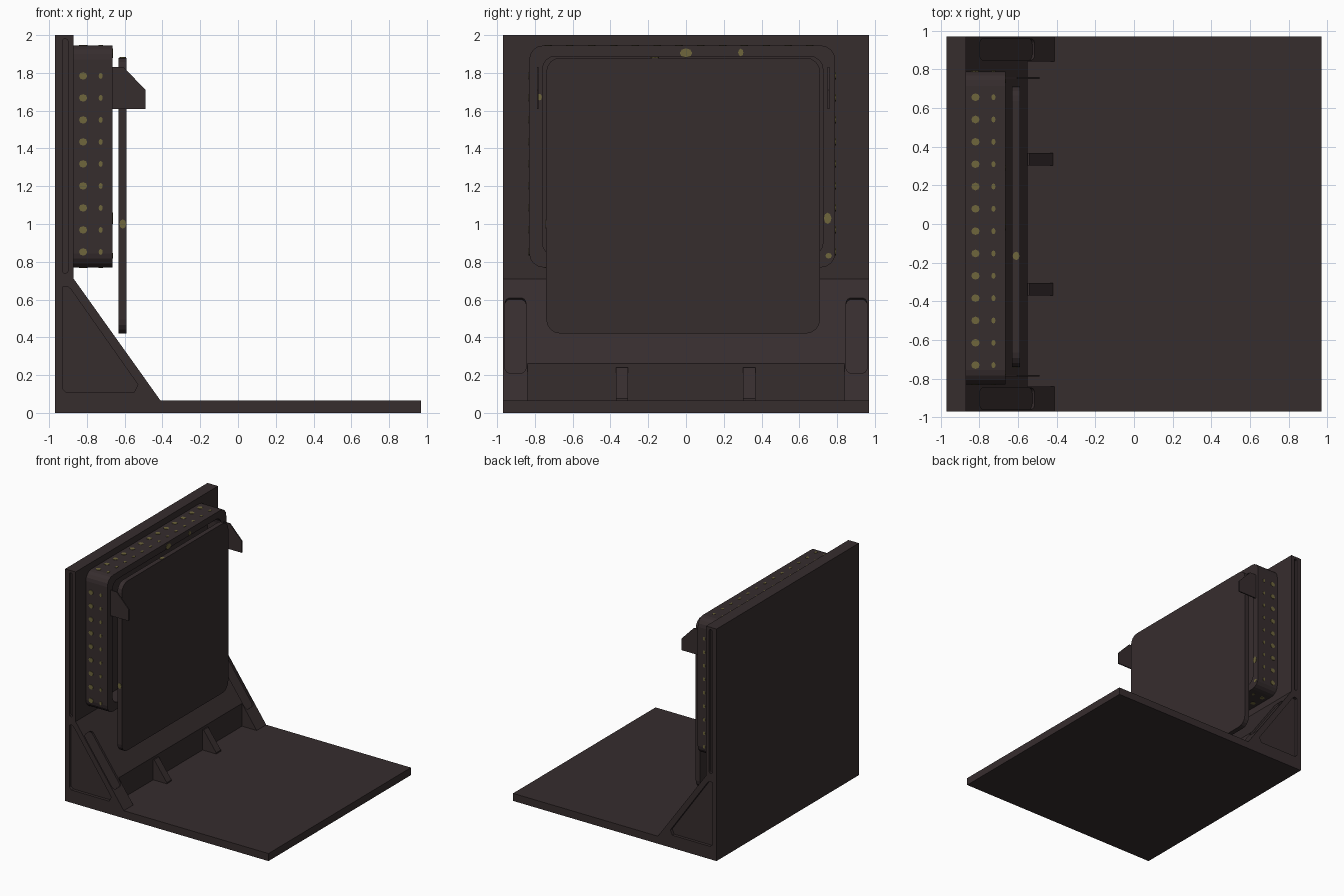
import bpy, bmesh, math
from mathutils import Matrix

if "Cube" in bpy.data.objects:
    bpy.data.objects.remove(bpy.data.objects["Cube"])


def material(name, col):
    m = bpy.data.materials.new(name)
    m.diffuse_color = (*col, 1)
    m.use_nodes = True
    m.node_tree.nodes["Principled BSDF"].inputs["Base Color"].default_value = m.diffuse_color
    return m


DARK = material("dark_brown_plastic", (0.037, 0.026, 0.027))
YELLOW = material("dull_yellow", (0.156, 0.133, 0.045))


def prism(name, outlines, axis, lo, hi, mat=DARK):
    """Extrude closed 2D outlines along an axis (x: y,z  y: x,z  z: x,y)."""
    place = {"x": lambda u, v, w: (w, u, v),
             "y": lambda u, v, w: (u, w, v),
             "z": lambda u, v, w: (u, v, w)}[axis]
    bm = bmesh.new()
    for pts in outlines:
        a = [bm.verts.new(place(u, v, lo)) for u, v in pts]
        b = [bm.verts.new(place(u, v, hi)) for u, v in pts]
        bm.faces.new(a)
        bm.faces.new(b)
        for i in range(len(pts)):
            j = (i + 1) % len(pts)
            bm.faces.new((a[i], a[j], b[j], b[i]))
    bmesh.ops.recalc_face_normals(bm, faces=bm.faces)
    me = bpy.data.meshes.new(name)
    bm.to_mesh(me)
    bm.free()
    me.materials.append(mat)
    ob = bpy.data.objects.new(name, me)
    bpy.context.collection.objects.link(ob)
    return ob


def rrect(u0, u1, v0, v1, r, seg=4):
    """Rounded rectangle outline."""
    pts = []
    for k, (cu, cv) in enumerate([(u1 - r, v1 - r), (u0 + r, v1 - r),
                                  (u0 + r, v0 + r), (u1 - r, v0 + r)]):
        for i in range(seg + 1):
            t = math.pi / 2 * (k + i / seg)
            pts.append((cu + r * math.cos(t), cv + r * math.sin(t)))
    return pts


def oval(u, v, ru, rv):
    return [(u + ru * math.cos(math.pi * i / 4), v + rv * math.sin(math.pi * i / 4))
            for i in range(8)]


def cut(ob, cutter):
    """Subtract the cutter, then remove it."""
    bpy.context.view_layer.update()
    mod = ob.modifiers.new("cut", "BOOLEAN")
    mod.operation, mod.solver, mod.object = "DIFFERENCE", "EXACT", cutter
    bpy.context.view_layer.objects.active = ob
    bpy.ops.object.modifier_apply(modifier=mod.name)
    bpy.data.objects.remove(cutter)


# L-shaped stand: base plate, back wall and sloped foot in one profile
stand = prism("stand", [[(-.97, 0), (.97, 0), (.97, .065), (-.41, .065),
                         (-.87, .71), (-.87, 2), (-.97, 2)]], "y", -.97, .97)
# step the foot back between the side gussets
cut(stand, prism("cutter", [[(-.55, .065), (-.38, .065), (-.38, .4), (-.55, .4)]],
                 "y", -.84, .84))
# pockets on both sides: triangle, long slot, and rounded slot on each slope
tri = [(-.93, .13), (-.91, .11), (-.55, .11), (-.53, .15),
       (-.885, .655), (-.905, .67), (-.93, .665)]
for s in (-1, 1):
    lo, hi = sorted((s * .945, s * 1.05))
    cut(stand, prism("cutter", [tri], "y", lo, hi))
    cut(stand, prism("cutter", [rrect(-.93, -.9, .74, 1.98, .012, 2)], "y", lo, hi))
    c = prism("cutter", [rrect(-.245, .245, -.055, .055, .03)], "z", -.015, .06)
    c.matrix_world = (Matrix.Translation((-.656, s * .903, .41))
                      @ Matrix.Rotation(math.atan2(.645, .46), 4, "Y"))
    cut(stand, c)

# small triangular ribs in front of the foot
for i, y in enumerate((-.338, .335)):
    prism(f"rib_{i + 1}", [[(-.55, .06), (-.42, .06), (-.42, .075), (-.54, .24), (-.55, .24)]],
          "y", y - .032, y + .032)

# hollow box frame on the wall
frame = prism("box_frame", [rrect(-.83, .79, .77, 1.945, .075)], "x", -.872, -.665)
cut(frame, prism("cutter", [rrect(-.76, .725, .83, 1.888, .07)], "x", -.8, -.6))

# hanging panel
prism("front_panel", [rrect(-.74, .71, .42, 1.88, .075)], "x", -.632, -.59)

# thin hooks on both sides of the panel
for i, y in enumerate((-.785, .755)):
    prism(f"hook_{i + 1}", [[(-.67, 1.61), (-.49, 1.61), (-.49, 1.71),
                             (-.605, 1.83), (-.67, 1.83)]], "y", y - .005, y + .005)

# yellow dots around the frame
rows_z = [.852 + .1165 * i for i in range(9)]
rows_y = [-.73 + .1155 * i for i in range(13)]


def dots(rows):
    out = []
    for t in rows:
        out += [(-.82, t, .022, .02), (-.727, t, .011, .016)]
    return out


side = [oval(*d) for d in dots(rows_z)]
flat = [oval(*d) for d in dots(rows_y)]
for name, outl, axis, p in (("front_dots", side, "y", -.83), ("back_dots", side, "y", .79),
                            ("top_dots", flat, "z", 1.945), ("bottom_dots", flat, "z", .77)):
    prism(name, outl, axis, p - .003, p + .003, YELLOW)

# worn yellow spots on the frame face and panel edges
prism("face_spots", [oval(0, 1.905, .033, .025), oval(.29, 1.908, .014, .02),
                     oval(.75, 1.03, .02, .03), oval(.755, .832, .017, .015),
                     oval(-.775, 1.672, .012, .018)], "x", -.668, -.662, YELLOW)
prism("panel_side_spot", [oval(-.61, 1.0, .018, .025)], "y", -.743, -.737, YELLOW)
prism("panel_top_spot", [oval(-.61, -.165, .018, .022)], "z", 1.877, 1.883, YELLOW)
